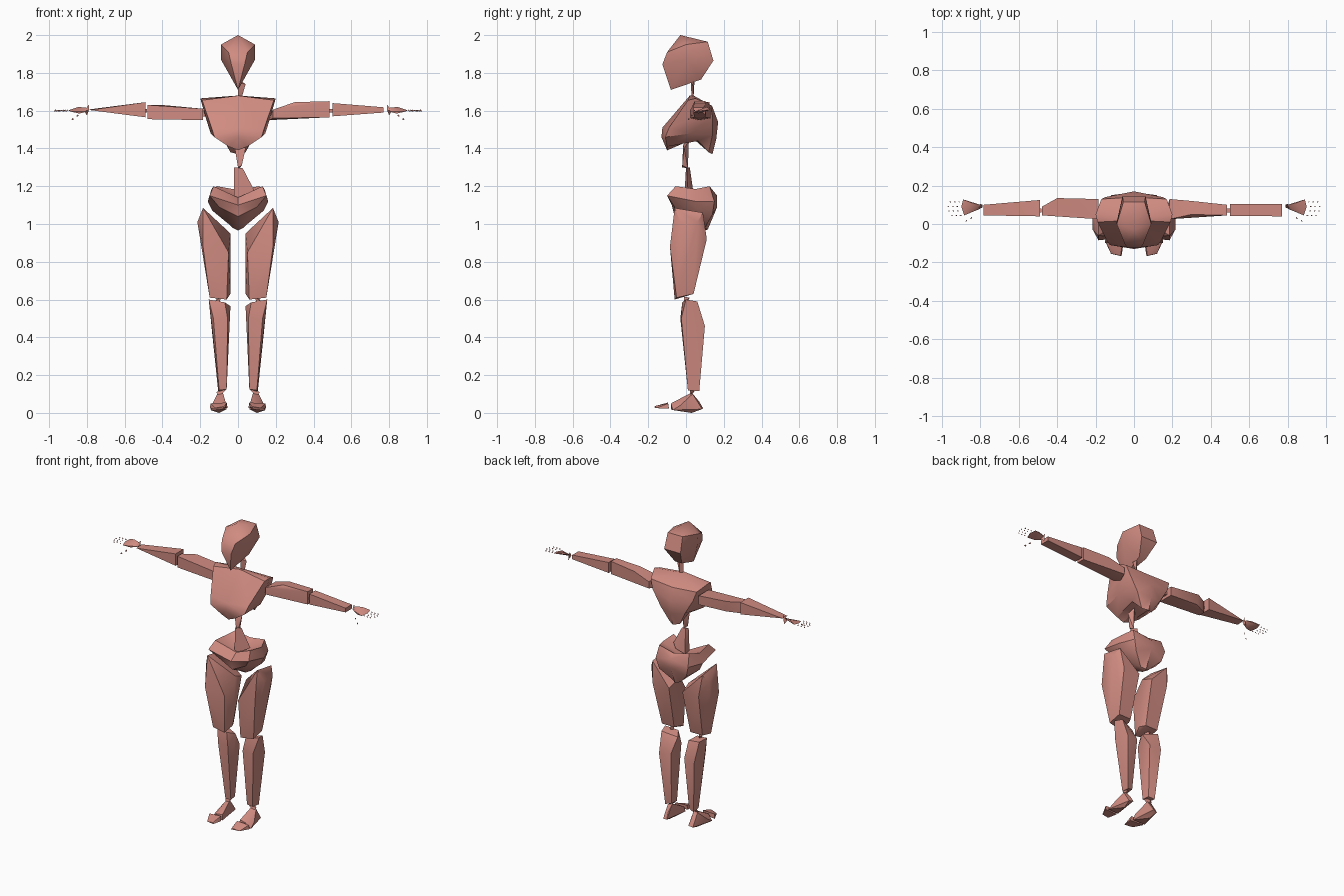
import bpy
import bmesh
import math

clay = bpy.data.materials.new("salmon clay")
clay.diffuse_color = (0.63, 0.26, 0.22, 1)


def finish(name, bm):
    bmesh.ops.recalc_face_normals(bm, faces=bm.faces[:])
    mesh = bpy.data.meshes.new(name)
    bm.to_mesh(mesh)
    bm.free()
    mesh.materials.append(clay)
    ob = bpy.data.objects.new(name, mesh)
    bpy.context.collection.objects.link(ob)
    bpy.ops.object.select_all(action='DESELECT')
    ob.select_set(True)
    bpy.context.view_layer.objects.active = ob
    bpy.ops.object.shade_smooth_by_angle(angle=math.radians(40))
    return ob


def add_hull(bm, points):
    verts = [bm.verts.new(p) for p in points]
    res = bmesh.ops.convex_hull(bm, input=verts)
    junk = {v for v in res["geom_interior"] + res["geom_unused"]
            if isinstance(v, bmesh.types.BMVert)}
    bmesh.ops.delete(bm, geom=list(junk), context='VERTS')


def hull(name, *groups):
    """Faceted block around each group of points."""
    bm = bmesh.new()
    for g in groups:
        add_hull(bm, g)
    return finish(name, bm)


def pair(name, *groups):
    for side, s in (("left", -1), ("right", 1)):
        hull(side + "_" + name, *[[(x * s, y, z) for x, y, z in g] for g in groups])


def both(points):
    """Points plus their mirror images across x = 0."""
    return points + [(-x, y, z) for x, y, z in points if x]


def slab(x, y0, y1, z0, z1):
    """Four corners of a limb section across x."""
    return [(x, y, z) for y in (y0, y1) for z in (z0, z1)]


def skin(name, half_rings, low, high):
    """Mirrored half rings (front to back), joined upward and capped to a point."""
    bm = bmesh.new()
    rings = []
    for half in half_rings:
        full = half + [(-x, y, z) for x, y, z in half[-2:0:-1]]
        rings.append([bm.verts.new(p) for p in full])
    n = len(rings[0])
    for a, b in zip(rings, rings[1:]):
        for i in range(n):
            j = (i + 1) % n
            bm.faces.new((a[i], a[j], b[j], b[i]))
    for ring, tip in ((rings[0], low), (rings[-1], high)):
        c = bm.verts.new(tip)
        for i in range(n):
            bm.faces.new((ring[i], ring[(i + 1) % n], c))
    bmesh.ops.triangulate(bm, faces=bm.faces[:])
    return finish(name, bm)


# Head and thin neck splint
hull("head", both([
    (0, -.03, 2.0), (.09, .0, 1.95), (.055, .115, 1.965), (.06, .145, 1.865),
    (.09, .01, 1.87), (.025, .08, 1.765), (0, -.08, 1.71), (.035, -.125, 1.845),
    (.05, -.10, 1.91)]))
hull("neck", [(0, .025, 1.75), (.04, .035, 1.74), (.015, .045, 1.76),
              (0, .03, 1.67), (.02, .04, 1.67)])

# Rib cage with a hollow underside
skin("chest", [
    [(0, -.10, 1.39), (.05, -.10, 1.41), (.07, .065, 1.44), (.04, .12, 1.38), (0, .14, 1.37)],
    [(0, -.13, 1.46), (.125, -.11, 1.46), (.145, .03, 1.48), (.09, .14, 1.47), (0, .16, 1.45)],
    [(0, -.125, 1.51), (.14, -.09, 1.51), (.17, .04, 1.56), (.15, .14, 1.57), (0, .17, 1.54)],
    [(0, .02, 1.68), (.19, .01, 1.655), (.2, .05, 1.665), (.17, .13, 1.63), (0, .14, 1.62)],
], (0, .04, 1.45), (0, .04, 1.68))

# Spine: upper and lower wedges
hull("upper_spine", [(-.02, -.015, 1.42), (.04, -.01, 1.40), (.01, .015, 1.44),
                     (.0, -.02, 1.30), (.02, -.02, 1.31), (.01, .01, 1.295)])
hull("lower_spine", [(-.02, .0, 1.30), (.025, .005, 1.295), (-.01, .02, 1.30),
                     (.085, .01, 1.18), (-.02, -.01, 1.12), (.05, .04, 1.16),
                     (-.02, .04, 1.14)])

# Pelvis bowl
skin("pelvis", [
    [(0, .02, 1.0), (.03, .03, 1.0), (.05, .07, 1.0), (.03, .1, .98), (0, .115, .97)],
    [(0, -.06, 1.04), (.1, -.06, 1.09), (.135, .05, 1.07), (.10, .14, 1.05), (0, .165, 1.09)],
    [(0, -.075, 1.10), (.15, -.10, 1.15), (.16, .05, 1.12), (.12, .15, 1.12), (0, .165, 1.15)],
    [(0, -.02, 1.14), (.13, -.055, 1.2), (.14, .05, 1.185), (.11, .125, 1.2), (0, .135, 1.18)],
], (0, .08, .965), (0, .05, 1.13))

# Arms: one tapers to a blade, the other stays boxy
hull("right_upper_arm", slab(.185, .025, .13, 1.56, 1.605) + [(.165, .07, 1.55)]
     + [(.30, .05, 1.645), (.30, .12, 1.64)] + slab(.485, .045, .10, 1.565, 1.65))
hull("right_forearm", slab(.5, .042, .105, 1.57, 1.64) + slab(.77, .04, .105, 1.59, 1.618))
hull("left_upper_arm", slab(-.185, .025, .13, 1.55, 1.61) + [(-.40, .135, 1.63)]
     + [(-.39, .13, 1.56)] + slab(-.48, .045, .09, 1.555, 1.63))
hull("left_forearm", slab(-.49, .04, .125, 1.565, 1.645)
     + [(-.785, .045, 1.603), (-.785, .10, 1.607)])

# Small elbow and shoulder slivers
pair("arm_joints", slab(.482, .06, .08, 1.59, 1.61) + slab(.502, .06, .08, 1.59, 1.61),
     slab(.165, .06, .09, 1.57, 1.60) + slab(.19, .06, .09, 1.57, 1.60))

# Hands: wrist chip, palm wedge, thumb chip and scattered finger joints
fingers = []
for k, y in enumerate((.045, .068, .092, .115)):
    reach = (.0, .015, .018, .008)[k]
    for j in range(3):
        x = .90 + reach + j * .023
        fingers.append([(x, y - .003, 1.60), (x, y + .003, 1.598),
                        (x + .010, y, 1.596), (x + .004, y, 1.606)])
thumb = [[(x, y, z - .004), (x + .012, y - .004, z - .006), (x, y + .006, z),
          (x + .006, y, z + .006)] for x, y, z in ((.845, .03, 1.575), (.87, .015, 1.556))]
pair("hand",
     [(.79, .085, 1.60), (.79, .10, 1.63), (.80, .105, 1.575), (.815, .08, 1.60)],
     [(.80, .10, 1.615), (.80, .08, 1.595), (.845, .11, 1.62), (.89, .128, 1.605),
      (.90, .09, 1.60), (.885, .045, 1.595), (.84, .065, 1.585)],
     *fingers, *thumb)

# Legs
pair("thigh", [
    (.185, -.06, 1.085), (.185, .09, 1.06), (.215, -.03, 1.01), (.215, .06, 1.01),
    (.04, .03, .95), (.05, .11, .92), (.185, -.085, .88), (.05, -.07, .85),
    (.17, .11, .92), (.04, 0, .63), (.06, .04, .63), (.15, .04, .63),
    (.15, -.05, .61), (.06, -.06, .60)])
pair("knee", [(.09, -.01, .615), (.11, .02, .61), (.10, .0, .57), (.12, -.01, .59)])
pair("shin", [
    (.155, .0, .60), (.14, .06, .59), (.07, -.02, .585), (.04, .03, .565),
    (.05, .09, .47), (.13, .10, .46), (.055, -.03, .50), (.13, -.025, .50),
    (.06, .01, .125), (.10, .01, .12), (.105, .07, .115), (.065, .06, .125)])
pair("ankle", [(.06, .02, .125), (.115, .03, .11), (.09, .05, .12), (.10, .02, .085)])
pair("foot", [
    (.08, .03, .108), (.11, .035, .10), (.085, .07, .06), (.08, .09, .025),
    (.11, .085, .02), (.14, -.03, .04), (.145, -.07, .015), (.06, -.08, .02),
    (.065, -.07, .055), (.11, -.08, .05), (.10, .03, 0)])
pair("toes", [
    (.055, -.10, .025), (.06, -.095, .055), (.145, -.095, .05), (.15, -.09, .022),
    (.065, -.168, .028), (.12, -.155, .025), (.07, -.165, .036)])
